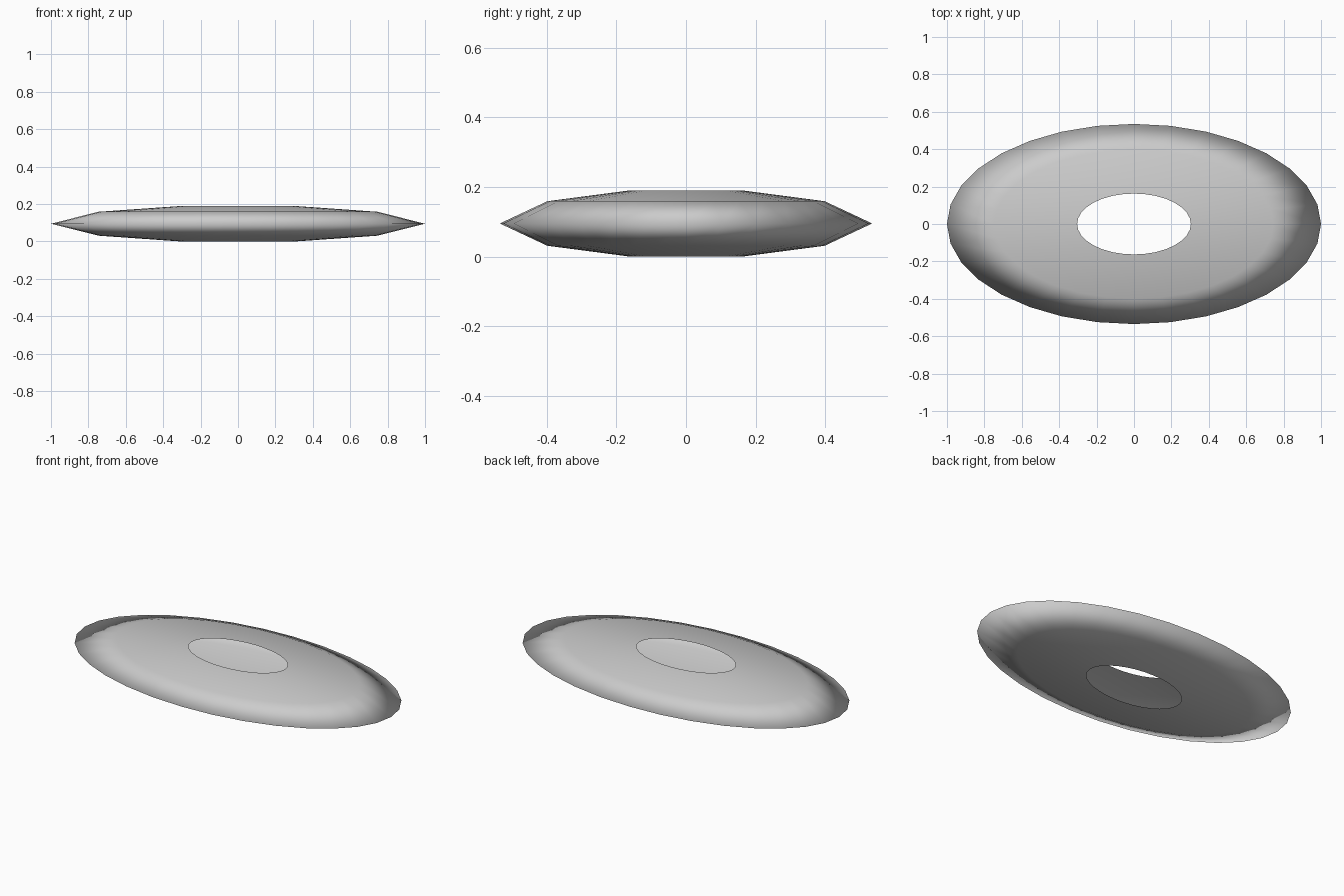
import bpy, bmesh
from math import cos, sin, tau

if "Cube" in bpy.data.objects:
    bpy.data.objects.remove(bpy.data.objects["Cube"])

SIDES = 32
RY = 0.535  # ellipse width ratio

# radial profile: (radius, height), from lower hole rim round the edge to upper hole rim
PROFILE = [(0.304, 0.0), (0.745, 0.031), (1.0, 0.095), (0.745, 0.159), (0.304, 0.19)]

bm = bmesh.new()
rings = [[bm.verts.new((r * cos(tau * i / SIDES), RY * r * sin(tau * i / SIDES), z))
          for i in range(SIDES)] for r, z in PROFILE]

# open shell: the hole has no inner wall
for a, b in zip(rings, rings[1:]):
    for i in range(SIDES):
        j = (i + 1) % SIDES
        f = bm.faces.new((a[i], a[j], b[j], b[i]))
        f.smooth = True

mesh = bpy.data.meshes.new("oval_ring")
bm.to_mesh(mesh)
bm.free()
bpy.context.collection.objects.link(bpy.data.objects.new("oval_ring", mesh))
